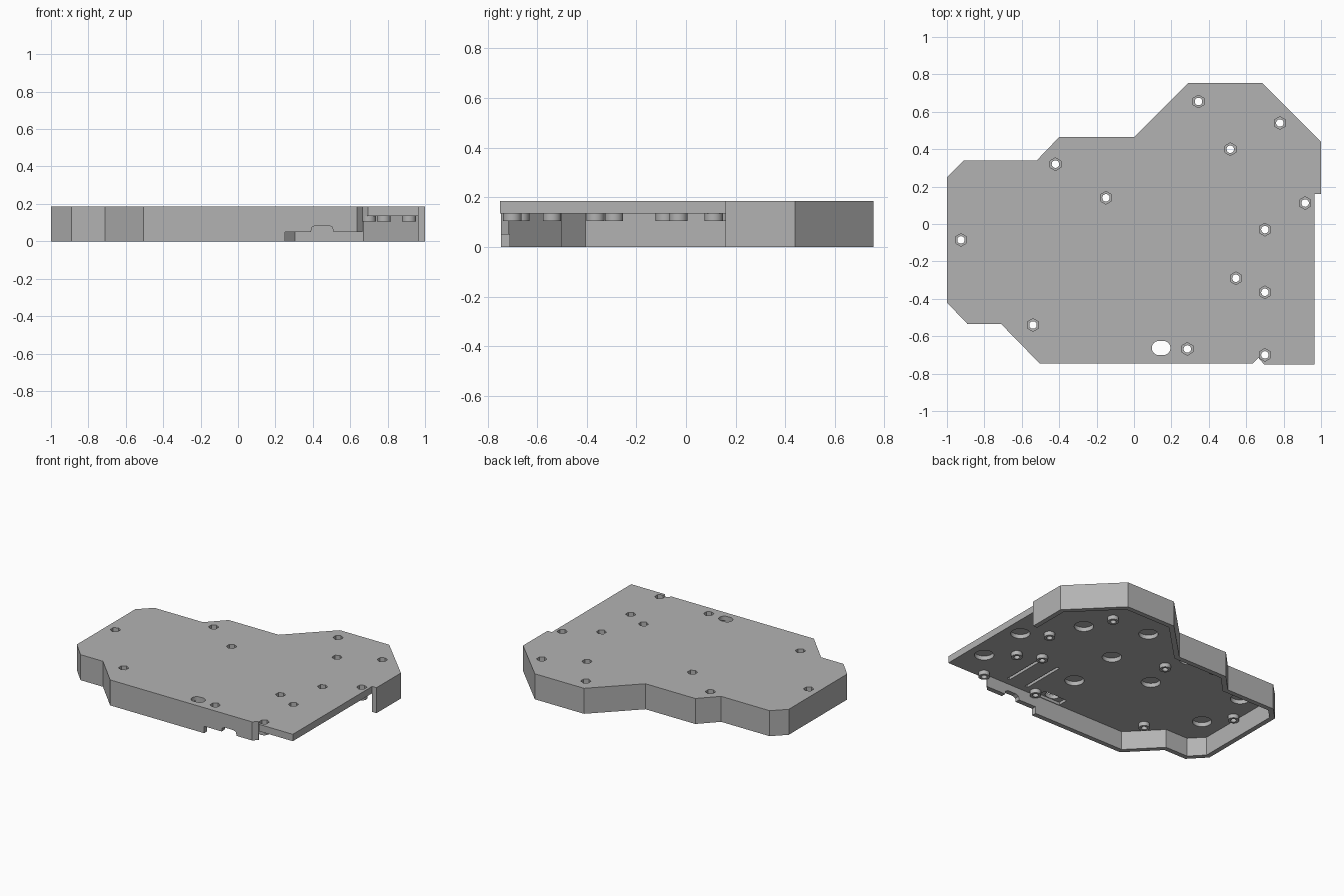
import bpy, bmesh, math
from mathutils import Vector, Matrix

cube = bpy.data.objects.get("Cube")
if cube:
    bpy.data.objects.remove(cube, do_unlink=True)

grey = bpy.data.materials.new("plain grey")
grey.use_nodes = True
grey.diffuse_color = (0.45, 0.45, 0.45, 1)
grey.node_tree.nodes["Principled BSDF"].inputs["Base Color"].default_value = (0.45, 0.45, 0.45, 1)


def make(name, prisms, along_y=False):
    """One object from (outline, low, high) prisms, extruded along z or y."""
    bm = bmesh.new()
    for outline, low, high in prisms:
        face = bm.faces.new([bm.verts.new((x, y, low)) for x, y in outline])
        grown = bmesh.ops.extrude_face_region(bm, geom=[face])["geom"]
        verts = [v for v in grown if isinstance(v, bmesh.types.BMVert)]
        bmesh.ops.translate(bm, verts=verts, vec=(0, 0, high - low))
    if along_y:
        bmesh.ops.transform(bm, verts=bm.verts, matrix=Matrix.Rotation(math.pi / 2, 4, 'X'))
    bmesh.ops.recalc_face_normals(bm, faces=bm.faces)
    mesh = bpy.data.meshes.new(name)
    bm.to_mesh(mesh)
    bm.free()
    mesh.materials.append(grey)
    obj = bpy.data.objects.new(name, mesh)
    bpy.context.collection.objects.link(obj)
    return obj


def combine(target, tool, operation='DIFFERENCE'):
    mod = target.modifiers.new("shape", 'BOOLEAN')
    mod.operation, mod.solver, mod.object = operation, 'EXACT', tool
    bpy.context.view_layer.objects.active = target
    bpy.ops.object.modifier_apply(modifier=mod.name)
    bpy.data.objects.remove(tool, do_unlink=True)


def ngon(x, y, r, n, turn=0.0):
    angles = [turn + 2 * math.pi * i / n for i in range(n)]
    return [(x + r * math.cos(a), y + r * math.sin(a)) for a in angles]


def rect(x0, x1, y0, y1):
    return [(x0, y0), (x1, y0), (x1, y1), (x0, y1)]


def capsule(x, y, half, r, n=12):
    pts = []
    for side, start in ((half, -math.pi / 2), (-half, math.pi / 2)):
        for i in range(n + 1):
            a = start + math.pi * i / n
            pts.append((x + side + r * math.cos(a), y + r * math.sin(a)))
    return pts


def inset(path, d):
    """Offset the inner points of an open counterclockwise path to its left."""
    pts = [Vector(p) for p in path]
    result = []
    for a, b, c in zip(pts, pts[1:], pts[2:]):
        n1 = Vector((a.y - b.y, b.x - a.x)).normalized()
        n2 = Vector((b.y - c.y, c.x - b.x)).normalized()
        result.append(tuple(b + (n1 + n2) * d / (1 + n1.dot(n2))))
    return result


TOP, UNDER, WALL = 0.185, 0.135, 0.035

# Case outline: the walled part, then the open edge on the left side
walled = [(1, 0.16), (1, 0.44), (0.685, 0.755), (0.29, 0.755), (0, 0.465), (-0.4, 0.465),
          (-0.52, 0.34), (-0.91, 0.34), (-1, 0.25), (-1, -0.42), (-0.89, -0.535),
          (-0.71, -0.535), (-0.505, -0.745), (0.635, -0.745)]
open_edge = [(0.665, -0.715), (0.695, -0.75), (0.965, -0.75), (0.965, 0.16)]
case = make("keyboard_case", [(walled + open_edge, 0, TOP)])

# Hollow underside, open on the left
hollow = [(1 - WALL, 0.16)] + inset(walled, WALL)
hollow += [(0.665, -0.745 + WALL), (0.665, -1), (1.2, -1), (1.2, 0.16)]
combine(case, make("hollow", [(hollow, -0.1, UNDER)]))

# Screw bosses under the plate
screws = [(0.345, 0.655), (0.78, 0.54), (0.515, 0.4), (-0.42, 0.32), (-0.15, 0.14),
          (0.915, 0.112), (0.7, -0.03), (-0.925, -0.085), (0.545, -0.29), (0.7, -0.365),
          (-0.54, -0.54), (0.285, -0.668), (0.7, -0.7)]
bosses = [(ngon(x, y, 0.037, 32), 0.105, UNDER + 0.01) for x, y in screws]
combine(case, make("bosses", bosses), 'UNION')

# Hexagonal nut pockets, round recesses, cable grooves and button recess
feet = [(0.85, -0.52), (0.85, -0.15), (0.59, 0.19), (0.2, 0.386), (0.19, 0), (0.18, -0.395),
        (-0.22, 0.3), (-0.22, -0.09), (-0.81, 0.12), (-0.81, -0.27)]
pockets = [(ngon(x, y, 0.034, 6, math.pi / 6), 0.14, 0.3) for x, y in screws]
pockets += [(ngon(x, y, 0.064, 40), 0.08, 0.165) for x, y in feet]
pockets += [(rect(x - 0.011, x + 0.011, -0.66, -0.335), 0.1, 0.155) for x in (0.37, 0.525)]
pockets.append((rect(0.05, 0.24, -0.705, -0.63), 0.1, 0.155))
combine(case, make("pockets", pockets))

# Through holes for screws and the oval button
holes = [(ngon(x, y, 0.02, 24), 0, 0.3) for x, y in screws]
holes.append((capsule(0.145, -0.663, 0.012, 0.038), 0, 0.3))
combine(case, make("holes", holes))

# Port notch in the front wall, with a rounded arch
arch = [(0.51, 0.05), (0.505, 0.075), (0.485, 0.085), (0.415, 0.085), (0.395, 0.075), (0.39, 0.05)]
notch = [(0.25, -0.1), (0.8, -0.1), (0.8, 0.05)] + arch + [(0.25, 0.05)]
combine(case, make("port_notch", [(notch, 0.709, 0.9)], along_y=True))

bpy.ops.object.select_all(action='DESELECT')
case.select_set(True)
bpy.context.view_layer.objects.active = case
bpy.ops.object.shade_smooth_by_angle(angle=math.radians(25))
